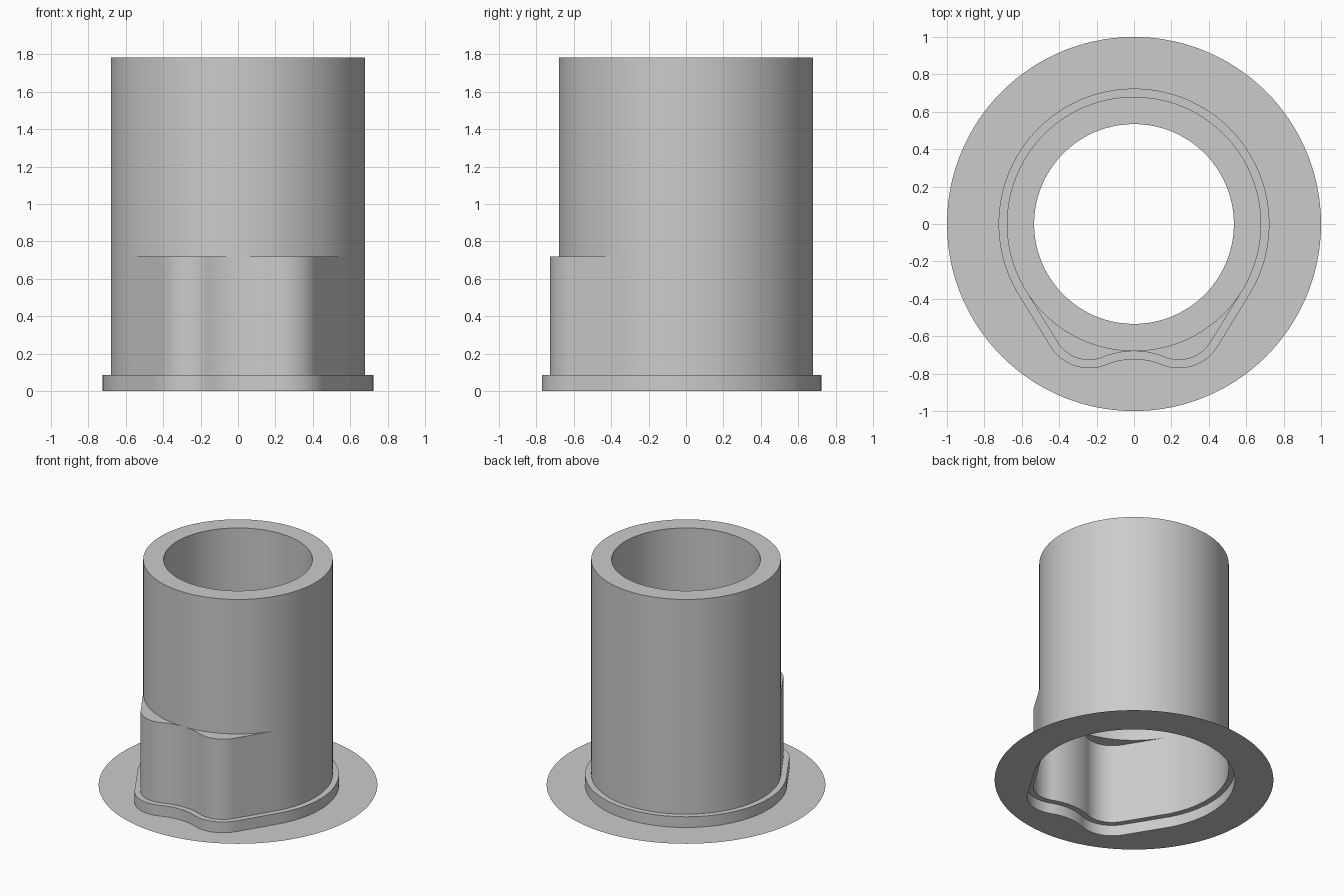
import bpy, bmesh
from math import atan2, cos, sin, pi
from mathutils import Vector

cube = bpy.data.objects.get("Cube")
if cube:
    bpy.data.objects.remove(cube, do_unlink=True)

grey = bpy.data.materials.new("plain grey")
grey.use_nodes = True
grey.diffuse_color = (0.6, 0.6, 0.6, 1)
grey.node_tree.nodes["Principled BSDF"].inputs["Base Color"].default_value = (0.6, 0.6, 0.6, 1)

TUBE_R, BORE_R = 0.68, 0.534
LOBE = Vector((0.24, -0.528))      # centre of the right-hand lobe
LOBE_R, DIP_R = 0.199, 0.437       # lobe radius, hollow between the lobes
TANGENT = -0.553                   # direction normal to the straight flank


def arc(centre, radius, start, end, steps):
    return [Vector(centre) + radius * Vector((cos(a), sin(a)))
            for a in (start + (end - start) * i / steps for i in range(steps + 1))]


def outline(offset):
    """Round outline with two front lobes, grown outward by offset."""
    dip = Vector((0, -TUBE_R - DIP_R))
    d = LOBE - dip
    join = atan2(d.y, d.x)
    # front half: hollow, lobe, flank, as seen from the middle towards +x
    half = arc(dip, DIP_R - offset, pi / 2, join, 10)
    lobe = arc(LOBE, LOBE_R + offset, join - pi, TANGENT, 20)
    round_start = arc((0, 0), TUBE_R + offset, TANGENT, TANGENT, 1)[0]
    flank = [lobe[-1].lerp(round_start, i / 10) for i in range(1, 10)]
    back = arc((0, 0), TUBE_R + offset, TANGENT, pi / 2, 48)
    half += lobe[1:] + flank + back
    return half + [Vector((-p.x, p.y)) for p in reversed(half[1:-1])]


def circle(radius):
    return [p.normalized() * radius for p in outline(0)]


def loft(name, sections):
    """Skin a stack of (outline, height) sections with quads."""
    bm = bmesh.new()
    rings = [[bm.verts.new((p.x, p.y, z)) for p in pts] for pts, z in sections]
    for low, high in zip(rings, rings[1:]):
        for i in range(len(low)):
            j = (i + 1) % len(low)
            bm.faces.new((low[i], low[j], high[j], high[i]))
    bmesh.ops.remove_doubles(bm, verts=bm.verts, dist=0.0002)
    mesh = bpy.data.meshes.new(name)
    bm.to_mesh(mesh)
    bm.free()
    mesh.materials.append(grey)
    obj = bpy.data.objects.new(name, mesh)
    bpy.context.collection.objects.link(obj)
    bpy.ops.object.select_all(action="DESELECT")
    obj.select_set(True)
    bpy.context.view_layer.objects.active = obj
    bpy.ops.object.shade_smooth_by_angle(angle=0.5)


body, collar = outline(0), outline(0.044)

# Thin round flange with an opening the shape of the collar
loft("base_flange", [(circle(1.0), 0), (collar, 0)])

# Low collar with its step in to the body
loft("collar", [(collar, 0), (collar, 0.085), (body, 0.085)])

# Lobed lower wall, ledge, round tube, top rim, bore and inner shoulder
loft("tube_body", [
    (body, 0.085), (body, 0.72), (circle(TUBE_R), 0.72), (circle(TUBE_R), 1.785),
    (circle(BORE_R), 1.785), (circle(BORE_R), 1.0), (circle(TUBE_R), 1.0)])
